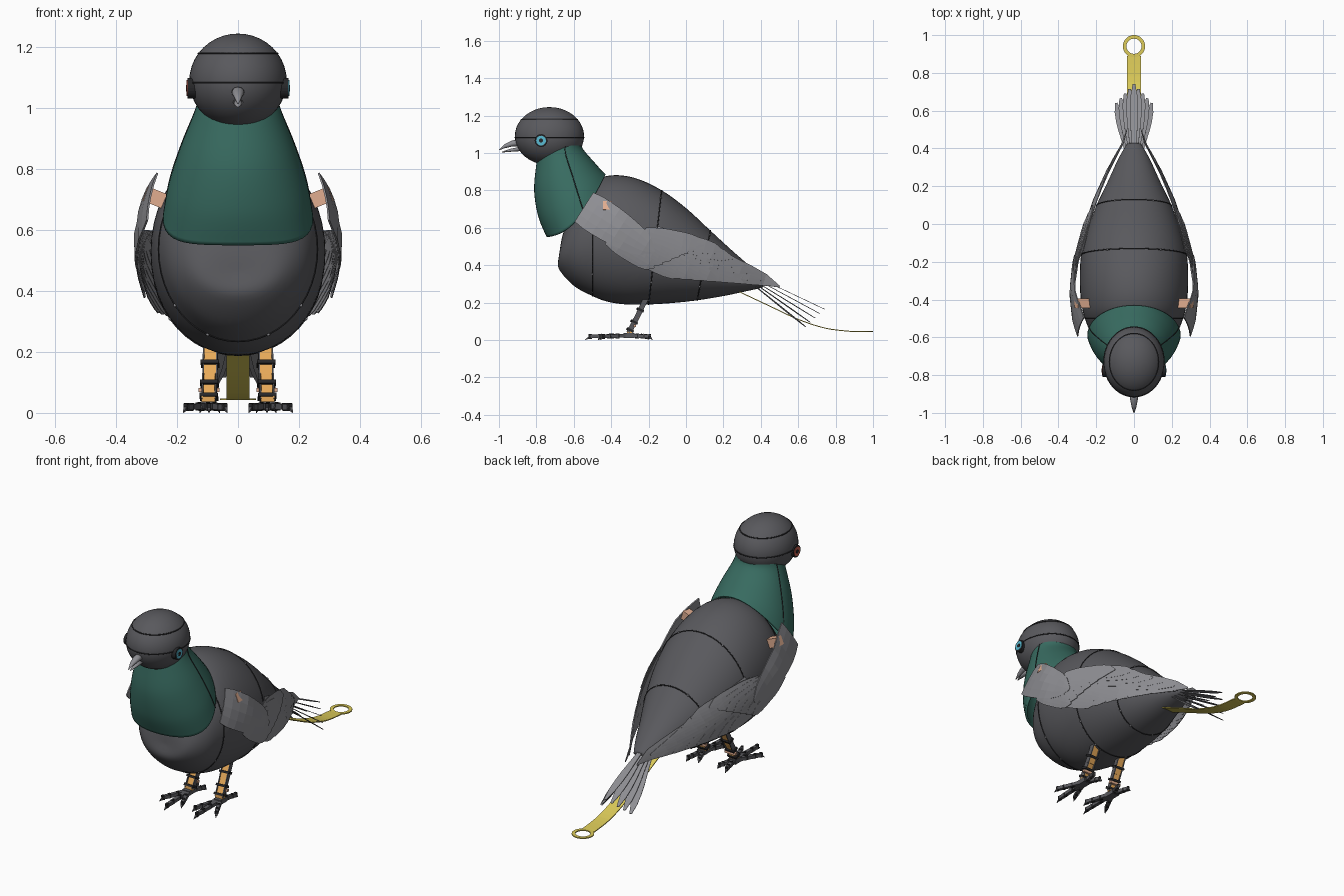
import bpy, bmesh, math
from mathutils import Vector, Matrix

if "Cube" in bpy.data.objects:
    bpy.data.objects.remove(bpy.data.objects["Cube"])

def mat(name, r, g, b):
    m = bpy.data.materials.new(name)
    m.diffuse_color = (r, g, b, 1)
    m.use_nodes = True
    m.node_tree.nodes["Principled BSDF"].inputs["Base Color"].default_value = m.diffuse_color
    return m

DARK = mat("charcoal", .10, .10, .11)
BLACK = mat("black", .02, .02, .022)
GREEN = mat("green", .04, .15, .12)
FEATHER = mat("feather_grey", .27, .27, .29)
YELLOW = mat("yellow", .72, .6, .1)
ORANGE = mat("orange", .8, .4, .1)
COPPER = mat("copper", .75, .42, .28)
BLUE = mat("blue", .1, .5, .65)
RED = mat("red", .6, .12, .08)

def make(name, verts, faces, material=None, smooth=True, mirror=False, thick=0, offset=0):
    me = bpy.data.meshes.new(name)
    me.from_pydata([tuple(v) for v in verts], [], faces)
    bm = bmesh.new()
    bm.from_mesh(me)
    bmesh.ops.recalc_face_normals(bm, faces=bm.faces)
    bm.to_mesh(me)
    bm.free()
    for p in me.polygons:
        p.use_smooth = smooth
    ob = bpy.data.objects.new(name, me)
    bpy.context.collection.objects.link(ob)
    if material:
        me.materials.append(material)
    if thick:
        s = ob.modifiers.new("thickness", 'SOLIDIFY')
        s.thickness, s.offset = thick, offset
    if mirror:
        ob.modifiers.new("mirror", 'MIRROR')
    return ob

def spline(rows, steps):
    """Catmull-Rom through parameter rows."""
    out, n = [], len(rows)
    for i in range(n - 1):
        a, b, c, d = (rows[max(0, min(n - 1, i + k))] for k in (-1, 0, 1, 2))
        for s in range(steps):
            t = s / steps
            out.append([.5 * (2*q + (r-p)*t + (2*p-5*q+4*r-u)*t*t + (3*q-p-3*r+u)*t**3)
                        for p, q, r, u in zip(a, b, c, d)])
    return out + [list(rows[-1])]

def ring(row, n=48, grow=0):
    """Slanted elliptical section: top y,z, bottom y,z, half width, side dip."""
    yt, zt, yb, zb, hw, dip = row
    top, bot = Vector((0, yt, zt)), Vector((0, yb, zb))
    pts = []
    for k in range(n):
        a = math.tau * k / n
        half = (top - bot) / 2
        half += half.normalized() * grow if half.length else half
        p = (top + bot) / 2 + half * math.cos(a)
        pts.append(Vector(((hw + grow) * math.sin(a), p.y, p.z - dip * math.sin(a)**2)))
    return pts

def loft(name, rows, steps, material, cap=True, thick=0, n=48):
    rings = [ring(r, n) for r in spline(rows, steps)]
    faces = [(i*n+k, i*n+(k+1) % n, (i+1)*n+(k+1) % n, (i+1)*n+k)
             for i in range(len(rings)-1) for k in range(n)]
    if cap:
        faces += [tuple(range(n)), tuple(range((len(rings)-1)*n, len(rings)*n))]
    return make(name, sum(rings, []), faces, material, thick=thick, offset=-1)

def seam(name, pts, r=.003, cyclic=True):
    cu = bpy.data.curves.new(name, 'CURVE')
    cu.dimensions, cu.bevel_depth, cu.bevel_resolution = '3D', r, 1
    sp = cu.splines.new('POLY')
    sp.points.add(len(pts) - 1)
    for q, p in zip(sp.points, pts):
        q.co = (*p, 1)
    sp.use_cyclic_u = cyclic
    cu.materials.append(BLACK)
    ob = bpy.data.objects.new(name, cu)
    bpy.context.collection.objects.link(ob)

def bars(name, items, material, mirror=True):
    """Tapered boxes; item = start, end, width, depth, end scale."""
    vs, fs = [], []
    for p, q, w, d, e in items:
        p, q = Vector(p), Vector(q)
        m = (q - p).to_track_quat('Z', 'Y').to_matrix()
        b = len(vs)
        for o, s in ((p, 1), (q, e)):
            vs += [o + m @ Vector((x*w*s/2, y*d*s/2, 0)) for x, y in ((-1, -1), (1, -1), (1, 1), (-1, 1))]
        fs += [tuple(b+i for i in f) for f in ((0, 1, 2, 3), (4, 5, 6, 7), (0, 1, 5, 4), (1, 2, 6, 5), (2, 3, 7, 6), (3, 0, 4, 7))]
    return make(name, vs, fs, material, False, mirror)

def ball(name, loc, size, material, seg=12):
    bpy.ops.mesh.primitive_uv_sphere_add(segments=seg, ring_count=seg // 2, location=loc)
    ob = bpy.context.object
    ob.name, ob.scale = name, size
    ob.data.materials.append(material)
    bpy.ops.object.shade_smooth()

# Body shell with panel seams and rivets
body = [(-.675, .46, -.68, .44, .01, 0), (-.66, .56, -.68, .38, .13, 0), (-.60, .71, -.60, .29, .215, 0),
        (-.5, .84, -.5, .235, .26, 0), (-.4, .88, -.42, .205, .28, 0), (-.27, .865, -.32, .19, .287, 0),
        (-.13, .80, -.2, .19, .28, 0), (0, .705, -.08, .197, .25, 0), (.13, .585, .06, .212, .2, 0),
        (.25, .475, .2, .235, .138, 0), (.36, .38, .32, .26, .085, 0), (.43, .32, .41, .28, .04, 0)]
loft("body", body, 5, DARK)
for i in (3, 6, 8):
    pts = ring(body[i], grow=.0005)
    seam(f"body_seam_{i}", pts)
    for k in (4, 17, 21, 27, 31, 44):
        ball("rivet", pts[k], (.006,) * 3, FEATHER, 8)

# Neck collar
neck = [(-.56, 1.06, -.79, 1.0, .13, 0), (-.55, 1.02, -.80, .94, .145, 0), (-.49, .95, -.812, .80, .19, .01),
        (-.45, .905, -.79, .66, .228, .04), (-.43, .885, -.745, .55, .247, .08)]
loft("neck", neck, 6, GREEN, False, .012)
for k in (10, 38):
    seam("neck_seam", [ring(r, grow=.0005)[k] for r in spline(neck, 6)], .0025, False)

# Head with seams, back slots
HC = Vector((0, -.73, 1.09))
ball("head", HC, (.16, .185, .155), DARK, 40)
for z in (1.18, 1.083):
    f = math.sqrt(1 - ((z - HC.z) / .155)**2)
    seam("head_seam", [(.16*f*math.cos(a*math.tau/48), HC.y + .185*f*math.sin(a*math.tau/48), z) for a in range(48)])
bars("head_slots", [((.04, -.587, 1.165), (.04, -.6, 1.185), .006, .01, 1)], COPPER)

# Beak halves
def cone_path(name, pts, material):
    n, vs = 12, []
    for y, z, rx, rz in pts:
        vs += [(rx*math.cos(k*math.tau/n), y, z + rz*math.sin(k*math.tau/n)) for k in range(n)]
    fs = [(i*n+k, i*n+(k+1) % n, (i+1)*n+(k+1) % n, (i+1)*n+k) for i in range(len(pts)-1) for k in range(n)]
    make(name, vs, fs + [tuple(range(n)), tuple(range(len(vs)-n, len(vs)))], material)
cone_path("upper_beak", [(-.89, 1.055, .022, .02), (-.93, 1.05, .02, .016), (-.97, 1.036, .012, .011), (-1.0, 1.016, .002, .002)], FEATHER)
cone_path("lower_beak", [(-.88, 1.022, .018, .012), (-.94, 1.014, .013, .008), (-.985, 1.004, .002, .002)], FEATHER)

# Eyes: rim and coloured lens
for s, col in ((1, BLUE), (-1, RED)):
    for nm, r, x, d, m in (("eye_rim", .034, .153, .026, BLACK), ("eye_lens", .026, .157, .024, col), ("eye_pupil", .011, .16, .022, BLACK)):
        bpy.ops.mesh.primitive_cylinder_add(vertices=24, radius=r, depth=d, location=(s*x, -.775, 1.066), rotation=(0, math.pi/2, 0))
        bpy.context.object.name = nm
        bpy.context.object.data.materials.append(m)

# Wings: feathers draped on a curved outer surface
def wing_x(y, z):
    knots = [(-.65, .285), (-.5, .318), (-.36, .332), (-.2, .315), (0, .265), (.13, .222), (.3, .145), (.45, .06), (.7, .01)]
    y = max(-.649, min(.699, y))
    for (a, xa), (b, xb) in zip(knots, knots[1:]):
        if a <= y <= b:
            x = xa + (xb - xa) * (y - a) / (b - a)
            break
    zc = .55 - .34 * max(0, y + .36)
    return max(.015, x - 1.1 * (z - zc)**2)

def feather(root, tip, w, off, prof):
    r, t = Vector(root), Vector(tip)
    side = Vector((r.y - t.y, t.x - r.x)).normalized()
    vs, nc, n = [], 5, len(prof)
    for i, p in enumerate(prof):
        for j in range(nc):
            c = r.lerp(t, i / (n - 1)) + side * w * p * (j / (nc - 1) - .5)
            vs.append((wing_x(c.x, c.y) + off, c.x, c.y))
    return vs, [(i*nc+j, i*nc+j+1, (i+1)*nc+j+1, (i+1)*nc+j) for i in range(n-1) for j in range(nc-1)]

def plumage(name, specs, material, prof, thick=.003):
    vs, fs = [], []
    for s in specs:
        v, f = feather(*s, prof)
        fs += [tuple(len(vs) + i for i in q) for q in f]
        vs += v
    make(name, vs, fs, material, False, True, thick)

def fan(n, r0, r1, t0, t1, w, off, step):
    return [(Vector(r0).lerp(Vector(r1), i/(n-1)), Vector(t0).lerp(Vector(t1), i/(n-1)), w, off + step*i) for i in range(n)]

PROF = (.6, .8, .95, 1, 1, 1, .95, .75, .1)
plumage("wing_primaries", fan(9, (-.16, .585), (-.36, .5), (.50, .285), (-.02, .335), .085, -.012, .001), FEATHER, PROF)
plumage("wing_upper_feathers", fan(5, (-.2, .575), (-.2, .53), (.2, .475), (.42, .32), .08, -.004, -.001), FEATHER, PROF)
plumage("wing_coverts", fan(7, (-.22, .575), (-.42, .535), (.1, .51), (-.17, .385), .085, .002, .001), FEATHER, PROF)
plumage("shoulder_shield", [((-.545, .71), (-.17, .47), .2, .008)], FEATHER, (.92, 1, 1, .98, .93, .85, .75, .55, .08), .006)
bars("shoulder_joint", [((.23, -.42, .69), (.305, -.42, .72), .05, .05, 1)], COPPER)

# Tail fan
vs, fs = [], []
prof = (.5, .6, .75, .95, 1, .85, .3)
for i in sorted(range(-4, 5), key=lambda k: -abs(k)):
    t = abs(i) / 4
    r = Vector((i*.008, .36, .345 - .05*t))
    e = Vector((i*.0235, .74 - .1*t, .165 - .095*t))
    side = (e - r).cross(Vector((0, 0, 1))).normalized()
    b = len(vs)
    for k, p in enumerate(prof):
        c = r.lerp(e, k / (len(prof) - 1))
        vs += [c - side*.022*p, c + side*.022*p]
    fs += [(b+2*k, b+2*k+1, b+2*k+3, b+2*k+2) for k in range(len(prof)-1)]
make("tail_feathers", vs, fs, FEATHER, False, thick=.003)

# Yellow pull strip with ring end
path = spline([(.28, .26), (.45, .18), (.6, .11), (.75, .062), (.89, .045)], 5)
vs = [(s*.038, y, z) for y, z in path for s in (-1, 1)]
fs = [(2*i, 2*i+1, 2*i+3, 2*i+2) for i in range(len(path)-1)]
make("pull_strip", vs, fs, YELLOW, False, thick=.005)
n = 40
vs = [(r*math.sin(k*math.tau/n), .941 + r*math.cos(k*math.tau/n), .045) for r in (.04, .059) for k in range(n)]
make("pull_ring", vs, [(k, (k+1) % n, n+(k+1) % n, n+k) for k in range(n)], YELLOW, False, thick=.006)

# Legs: orange shank, dark side plates, brackets
hip, knee, ankle = Vector((.09, -.215, .22)), Vector((.092, -.26, .125)), Vector((.096, -.305, .04))
bars("leg_shank", [(hip, knee, .042, .018, 1), (knee, ankle, .036, .018, 1)], ORANGE)
dx = Vector((.022, 0, 0))
bars("leg_plates", [(a + s*dx, b + s*dx, .005, .028, 1) for s in (-1, 1) for a, b in ((hip, knee), (knee, ankle))], DARK)
bars("leg_brackets", [(hip.lerp(ankle, f), hip.lerp(ankle, f + .06), .06, .038, 1) for f in (.3, .66, .9)], BLACK)
bars("leg_pins", [((.06, -.275, .075), (.13, -.275, .075), .014, .014, 1)], COPPER)

# Feet: jointed toes with claws
hub = Vector((.1, -.305, .024))
toes, joints = [(hub + Vector((0, .03, 0)), hub - Vector((0, .03, 0)), .045, .026, 1)], []
for tx, ty in ((.035, -.47), (.095, -.54), (.18, -.46), (.125, -.18), (.06, -.2)):
    tip = Vector((tx, ty, .018))
    for a, b in ((.05, .36), (.4, .64), (.68, .86)):
        toes.append((hub.lerp(tip, a), hub.lerp(tip, b), .025 - .008*a, .02, .9))
        joints.append((hub.lerp(tip, b - .02), hub.lerp(tip, b + .06), .013, .026, 1))
    toes.append((hub.lerp(tip, .86), tip - Vector((0, 0, .017)), .014, .016, .15))
bars("toes", toes, DARK)
bars("toe_joints", joints, BLACK)
bars("ankle_block", [((.075, -.3, .045), (.12, -.3, .045), .03, .024, 1)], ORANGE)
